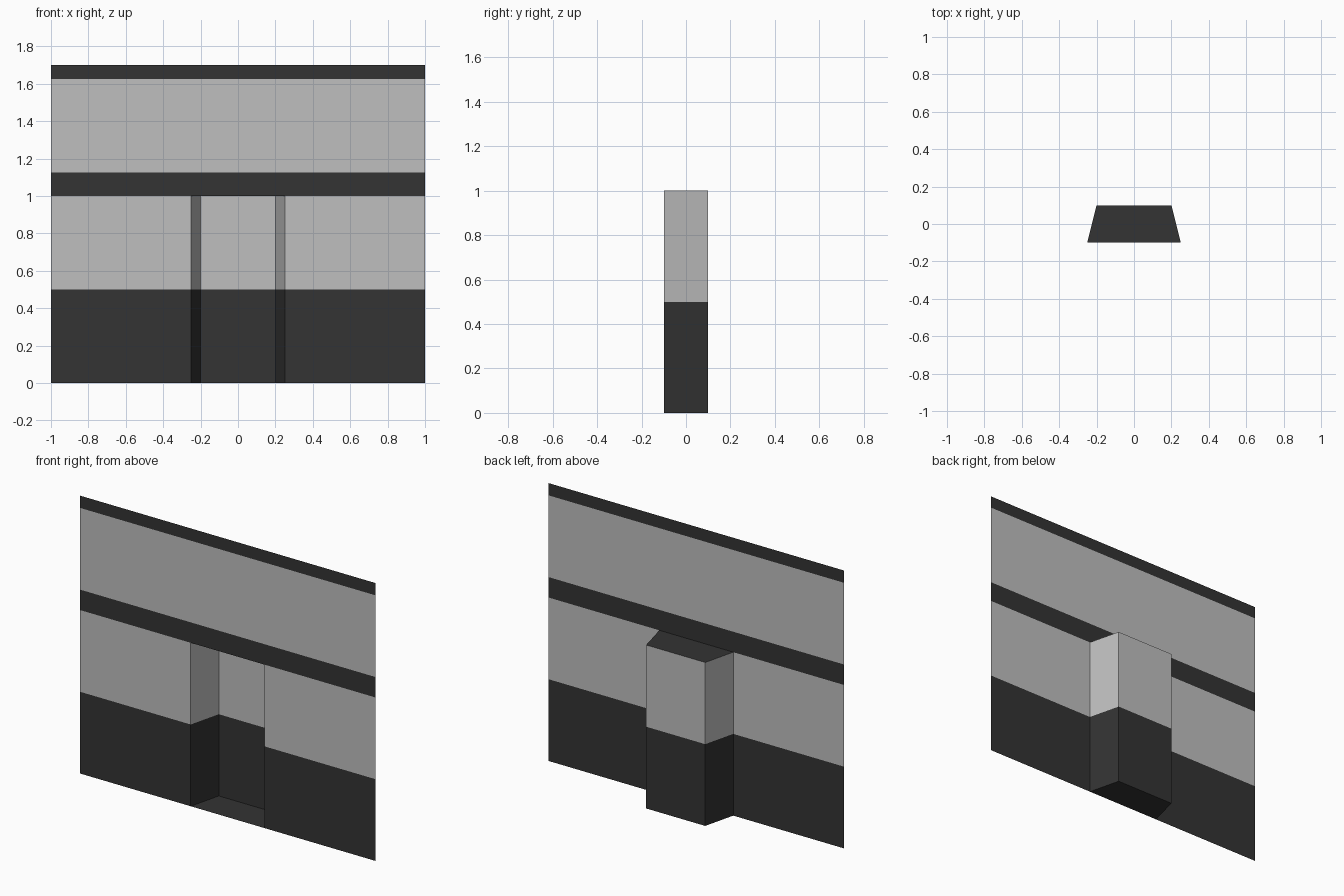
import bpy
import bmesh

if "Cube" in bpy.data.objects:
    bpy.data.objects.remove(bpy.data.objects["Cube"])

FRONT, BACK = -0.1, 0.1          # wall plane and alcove back plane
SPRING, TOP = 1.0, 1.7           # alcove height and wall height


def material(name, level):
    mat = bpy.data.materials.new(name)
    mat.diffuse_color = (level, level, level, 1.0)
    mat.use_nodes = True
    mat.node_tree.nodes["Principled BSDF"].inputs["Base Color"].default_value = mat.diffuse_color
    return mat


DARK = material("charcoal", 0.033)
LIGHT = material("light grey", 0.52)


def sheet(name, path, levels, first_slot, caps=False):
    """Raise an open plan path through the levels; colours alternate per band."""
    bm = bmesh.new()
    rows = [[bm.verts.new((x, y, z)) for x, y in path] for z in levels]
    for band, (low, high) in enumerate(zip(rows, rows[1:])):
        for i in range(len(path) - 1):
            face = bm.faces.new((low[i], low[i + 1], high[i + 1], high[i]))
            face.material_index = (first_slot + band) % 2
    if caps:                     # dark floor and ceiling, facing inwards
        bm.faces.new(rows[0]).material_index = 0
        bm.faces.new(rows[-1]).material_index = 0
        bm.faces.ensure_lookup_table()
        floor, ceiling = bm.faces[-2], bm.faces[-1]
        for face, up in ((floor, 1), (ceiling, -1)):
            face.normal_update()
            if face.normal.z * up < 0:
                face.normal_flip()
    mesh = bpy.data.meshes.new(name)
    bm.to_mesh(mesh)
    bm.free()
    mesh.materials.append(DARK)
    mesh.materials.append(LIGHT)
    obj = bpy.data.objects.new(name, mesh)
    bpy.context.collection.objects.link(obj)
    return obj


lower = (0.0, 0.5, SPRING)

# Wall panels either side of the alcove
sheet("left_wall", [(-1, FRONT), (-0.25, FRONT)], lower, 0)
sheet("right_wall", [(0.25, FRONT), (1, FRONT)], lower, 0)

# Upper wall: dark string band, light field, dark top trim
sheet("upper_wall", [(-1, FRONT), (1, FRONT)], (SPRING, 1.125, 1.625, TOP), 0)

# Tapered alcove with floor and ceiling
sheet("alcove", [(-0.25, FRONT), (-0.2, BACK), (0.2, BACK), (0.25, FRONT)],
      lower, 0, caps=True)
